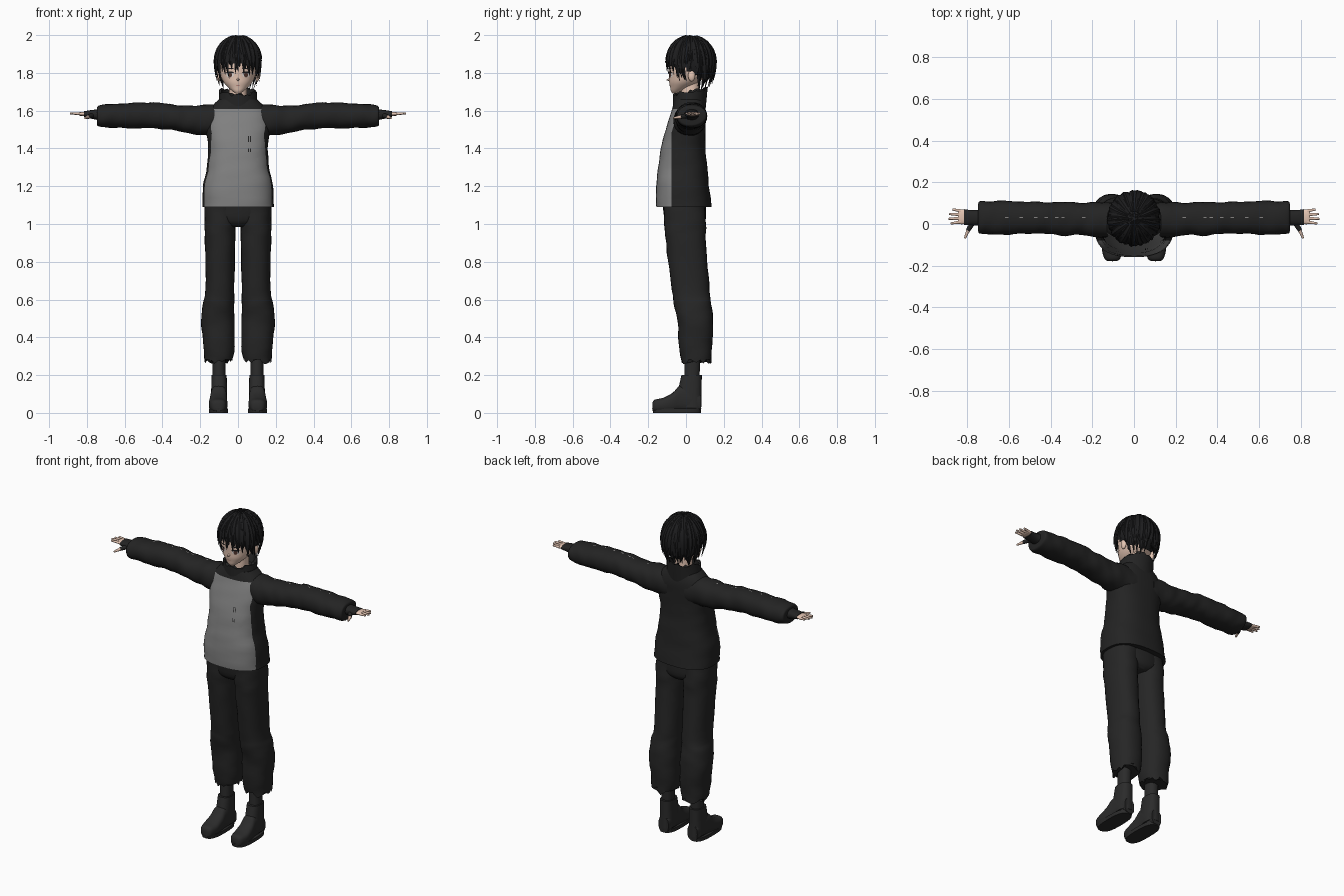
import bpy, bmesh, math, random
from mathutils import Vector
from mathutils.bvhtree import BVHTree

random.seed(4)
cube = bpy.data.objects.get("Cube")
if cube:
    bpy.data.objects.remove(cube, do_unlink=True)
made = []


def material(name, *rgb):
    m = bpy.data.materials.new(name)
    m.use_nodes = True
    m.diffuse_color = (*rgb, 1)
    m.node_tree.nodes["Principled BSDF"].inputs["Base Color"].default_value = (*rgb, 1)
    return m


JACKET = material("jacket black", .017, .017, .017)
PANEL = material("panel grey", .22, .22, .22)
PANTS = material("trouser black", .019, .019, .019)
BOOT = material("boot charcoal", .024, .024, .024)
HAIR = material("hair black", .012, .012, .013)
SKIN = material("skin", .78, .56, .45)
WHITE = material("eye white", .75, .72, .7)
IRIS = material("iris brown", .09, .04, .03)
LIP = material("lip rose", .5, .24, .2)


def finish(name, bm, *mats):
    bmesh.ops.recalc_face_normals(bm, faces=bm.faces)
    me = bpy.data.meshes.new(name)
    bm.to_mesh(me)
    bm.free()
    ob = bpy.data.objects.new(name, me)
    bpy.context.collection.objects.link(ob)
    for m in mats:
        me.materials.append(m)
    made.append(ob)
    return ob


def smooth_rows(rows, sub):
    """Catmull-Rom interpolation between cross-sections."""
    out = []
    for i in range(len(rows) - 1):
        q = [rows[min(max(i + k, 0), len(rows) - 1)] for k in (-1, 0, 1, 2)]
        for j in range(sub):
            t = j / sub
            out.append([.5 * (2 * b + (c - a) * t + (2 * a - 5 * b + 4 * c - d) * t * t
                              + (3 * b - a - 3 * c + d) * t ** 3) for a, b, c, d in zip(*q)])
    return out + [rows[-1]]


def loft(axis, rows, n=24, p=2.3, sub=4, side=1, wob=0, rag=0, caps=True):
    """Superellipse sections: (position, centre a, centre b, radius a, radius b)."""
    bm = bmesh.new()
    rings = []
    for t, a, b, ra, rb in smooth_rows(rows, sub):
        ring = []
        for k in range(n):
            th = math.tau * k / n
            c, s = math.cos(th), math.sin(th)
            w = 1 + wob * (math.sin(t * 43 + 2 * th) + math.sin(t * 71 - 3 * th)) / 2
            u = a + ra * w * math.copysign(abs(c) ** (2 / p), c)
            v = b + rb * w * math.copysign(abs(s) ** (2 / p), s)
            co = {"z": (u, v, t), "x": (t, u, v), "y": (u, t, v)}[axis]
            ring.append(bm.verts.new((co[0] * side, co[1], co[2])))
        rings.append(ring)
    for r, q in zip(rings, rings[1:]):
        for k in range(n):
            bm.faces.new((r[k], r[k - 1], q[k - 1], q[k]))
    if caps:
        bm.faces.new(rings[0])
        bm.faces.new(rings[-1])
    for v in rings[0] if rag else []:
        v.co.z += random.uniform(-rag / 3, rag)
    return bm


def plate(name, target, outline, mat, axis="y", lift=.003):
    """Thin painted patch projected onto a surface along +y or -z."""
    me = target.data
    tree = BVHTree.FromPolygons([v.co for v in me.vertices], [f.vertices for f in me.polygons])
    mid = [sum(c) / len(outline) for c in zip(*outline)]
    bm, verts = bmesh.new(), []
    for a, b in [mid] + outline:
        start, ray = ((a, -1, b), (0, 1, 0)) if axis == "y" else ((a, b, 3), (0, 0, -1))
        hit = tree.ray_cast(Vector(start), Vector(ray))[0]
        if hit is None:
            bm.free()
            return
        verts.append(bm.verts.new(hit - Vector(ray) * lift))
    rim = verts[1:]
    for i in range(len(rim)):
        bm.faces.new((verts[0], rim[i - 1], rim[i]))
    finish(name, bm, mat)


def oval(x, z, rx, rz, n=14):
    return [(x + rx * math.cos(math.tau * k / n), z + rz * math.sin(math.tau * k / n)) for k in range(n)]


def box(x, y, w, h):
    return [(x - w, y - h), (x + w, y - h), (x + w, y + h), (x - w, y + h)]


def ball(name, mat, centre, radii):
    bm = bmesh.new()
    bmesh.ops.create_uvsphere(bm, u_segments=24, v_segments=16, radius=1)
    for v in bm.verts:
        v.co = [c + r * k for c, r, k in zip(centre, radii, v.co)]
    return finish(name, bm, mat)


def finger(name, mat, a, b, r0, r1):
    bm = bmesh.new()
    a, b = Vector(a), Vector(b)
    rot = (b - a).to_track_quat("Z", "Y")
    bmesh.ops.create_cone(bm, cap_ends=True, segments=10, radius1=r0, radius2=r1, depth=(b - a).length)
    for v in bm.verts:
        v.co = rot @ v.co + (a + b) / 2
    finish(name, bm, mat)


# Jacket body with a grey front panel cut into it
bm = loft("z", [(1.09, 0, -.01, .19, .147), (1.2, 0, -.018, .185, .14), (1.3, 0, -.017, .165, .13),
                (1.4, 0, -.015, .158, .118), (1.5, 0, -.002, .168, .106), (1.57, 0, .01, .165, .095),
                (1.62, 0, .015, .14, .086), (1.66, 0, .015, .1, .075)], n=48, p=2.5, wob=.012)
for co, no in (((0, -.078, 0), (0, 1, 0)), ((0, 0, 1.61), (0, 0, 1)), ((0, -.078, 1.48), (0, 1, -.32))):
    bmesh.ops.bisect_plane(bm, geom=bm.verts[:] + bm.edges[:] + bm.faces[:],
                           plane_co=co, plane_no=no)
for f in bm.faces:
    c = f.calc_center_median()
    f.material_index = int(c.z < 1.61 and c.y < -.078 + .32 * max(0, c.z - 1.48) and f.normal.z > -.9
                           and len(f.verts) < 9)
jacket = finish("jacket", bm, JACKET, PANEL)
for z, h in ((1.45, .015), (1.39, .01)):
    for x in (.055, .066):
        plate("chest_mark", jacket, box(x, z, .002, h), JACKET)

# Stand-up collar, open at the top with a ragged rim
bm = loft("z", [(1.58, 0, .015, .115, .085), (1.63, 0, .018, .102, .088), (1.695, 0, .022, .1, .092),
                (1.695, 0, .022, .088, .08), (1.62, 0, .018, .085, .075)], n=36, p=2, sub=1, caps=False)
for v in bm.verts:
    if v.co.z > 1.68:
        v.co.z += .2 * (v.co.y - .01) + random.uniform(-.006, .016)
finish("collar", bm, JACKET)
finish("neck", loft("z", [(1.6, 0, .025, .05, .05), (1.75, 0, .02, .046, .05)], sub=1), SKIN)

# Hips
finish("hips", loft("z", [(.985, 0, 0, .05, .08), (1.02, 0, -.004, .15, .108), (1.12, 0, -.01, .17, .115)]), PANTS)

for s, tag in ((1, "left"), (-1, "right")):
    # Sleeve with soft folds and small pale stitches on top
    sleeve = finish(tag + "_sleeve", loft("x", [
        (.06, .02, 1.55, .085, .085), (.18, .02, 1.55, .083, .082), (.25, .025, 1.552, .078, .073),
        (.35, .025, 1.565, .08, .068), (.45, .03, 1.575, .075, .069), (.6, .03, 1.573, .08, .066),
        (.7, .03, 1.572, .08, .06), (.74, .03, 1.572, .076, .054), (.747, .03, 1.572, .06, .04)],
        side=s, wob=.045, p=2.2, sub=5), JACKET)
    for x in (.24, .34, .37, .42, .47, .54, .61):
        plate(tag + "_stitch", sleeve, box(s * x, .032, .008, .0015), WHITE, "z", .002)
    # Fingerless glove, palm, fingers and thumb
    finish(tag + "_glove", loft("x", [(.73, .03, 1.578, .04, .03), (.77, .03, 1.58, .036, .024),
                                      (.815, .033, 1.582, .038, .015)], side=s), JACKET)
    finish(tag + "_palm", loft("x", [(.8, .033, 1.583, .034, .011), (.835, .035, 1.583, .036, .01),
                                     (.842, .035, 1.583, .033, .007)], side=s), SKIN)
    for i, reach in enumerate((.878, .889, .885, .87)):
        y = .01 + .0175 * i
        finger(tag + "_finger", SKIN, (s * .83, y, 1.583), (s * reach, y + (i - 1.5) * .005, 1.586), .0085, .005)
    finger(tag + "_thumb_base", JACKET, (s * .77, .01, 1.575), (s * .795, -.03, 1.567), .014, .011)
    finger(tag + "_thumb", SKIN, (s * .793, -.027, 1.567), (s * .81, -.068, 1.561), .01, .005)
    # Trouser leg with torn hem
    finish(tag + "_trouser_leg", loft("z", [
        (.27, .104, .055, .073, .078), (.35, .1, .05, .082, .088), (.48, .107, .05, .088, .094),
        (.58, .103, .034, .083, .099), (.65, .096, .025, .076, .1), (.9, .095, 0, .08, .106),
        (1.0, .095, -.005, .083, .11), (1.1, .09, -.01, .085, .11)],
        n=28, side=s, wob=.025, rag=.035), PANTS)
    # Ankle, boot shaft, foot and sole
    finish(tag + "_ankle", loft("z", [(.15, .1, .03, .034, .04), (.32, .1, .035, .034, .042)], sub=1), BOOT) \
        if s > 0 else finish(tag + "_ankle", loft("z", [(.15, -.1, .03, .034, .04), (.32, -.1, .035, .034, .042)],
                                                  sub=1), BOOT)
    finish(tag + "_boot_shaft", loft("z", [(.03, .1, .028, .042, .055), (.1, .1, .02, .042, .062),
                                           (.16, .1, .025, .041, .058), (.2, .1, .03, .04, .054)],
                                     side=s, p=2.6), BOOT)
    finish(tag + "_boot_foot", loft("y", [
        (-.178, .104, .032, .022, .022), (-.165, .104, .038, .038, .032), (-.12, .105, .042, .049, .038),
        (-.07, .104, .055, .047, .052), (-.03, .102, .075, .043, .07), (.03, .1, .07, .042, .065),
        (.08, .1, .05, .034, .045)], side=s, p=2.8), BOOT)
    finish(tag + "_sole", loft("z", [(0, .103, -.048, .05, .126), (.022, .103, -.049, .051, .13)],
                               side=s, p=2.8, sub=1), BOOT)
    ball(tag + "_ear", SKIN, (s * .102, .03, 1.785), (.013, .019, .03))

# Head, nose, eyes, brows and mouth
head = finish("head", loft("z", [
    (1.692, 0, -.06, .014, .012), (1.705, 0, -.048, .032, .032), (1.725, 0, -.03, .054, .054),
    (1.75, 0, -.01, .076, .079), (1.78, 0, .005, .09, .095), (1.83, 0, .015, .1, .108),
    (1.88, 0, .02, .1, .108), (1.93, 0, .025, .08, .085)], n=36, p=2.1), SKIN)
finger("nose", SKIN, (0, -.08, 1.766), (0, -.104, 1.762), .011, .002)
for s, tag in ((1, "left"), (-1, "right")):
    plate(tag + "_eye_white", head, oval(s * .042, 1.79, .02, .014), WHITE)
    plate(tag + "_iris", head, oval(s * .042, 1.79, .011, .014), IRIS, lift=.005)
    plate(tag + "_lash", head, oval(s * .043, 1.803, .023, .004), HAIR, lift=.006)
    plate(tag + "_brow", head, oval(s * .043, 1.824, .022, .003), HAIR, lift=.005)
plate("mouth", head, oval(0, 1.733, .013, .002), LIP)

# Hair cap, trimmed to leave the face free
bm = bmesh.new()
bmesh.ops.create_uvsphere(bm, u_segments=32, v_segments=20, radius=1)
for v in bm.verts:
    v.co = (v.co.x * .115, .025 + v.co.y * .12, 1.85 + v.co.z * .137)
bmesh.ops.delete(bm, geom=[v for v in bm.verts if v.co.z < 1.8 - .5 * v.co.y], context="VERTS")
finish("hair_cap", bm, HAIR)


def lock(bm, az, z_end, width, lift, start):
    """Tapered three-sided strand running from the crown down to z_end."""
    steps, quarter = 9, .22
    total = quarter + 1.85 - z_end
    out, across = Vector((math.sin(az), -math.cos(az), 0)), Vector((math.cos(az), math.sin(az), 0))
    flick = random.uniform(-.02, .025)
    rings = []
    for i in range(steps + 1):
        s = start + (1 - start) * i / steps
        arc = s * total
        phi = min(arc / quarter, 1) * math.pi / 2
        drop = max(0, arc - quarter)
        r = math.sin(phi) * lift * (1 - 12 * drop * drop)
        c = Vector((out.x * r * .118, .025 + out.y * r * .124, 1.85 + math.cos(phi) * .138 * lift - drop))
        c += across * flick * s ** 3
        w = max(width * (.35 + .65 * math.sin(phi)) * (1 - s ** 4), .0008)
        up = out * math.sin(phi) + Vector((0, 0, math.cos(phi)))
        rings.append([bm.verts.new(p) for p in (c - across * w, c + up * w * .4, c + across * w, c - up * w * .4)])
    for a, b in zip(rings, rings[1:]):
        for k in range(4):
            bm.faces.new((a[k - 1], a[k], b[k], b[k - 1]))
    bm.faces.new(rings[0])
    bm.faces.new(rings[-1])


# Layered locks: short fringe, long side pieces, gap over the ears, nape
bm = bmesh.new()
for layer, lift in enumerate((1, 1.03, 1.06)):
    for i in range(34):
        az = math.tau * (i + layer / 3) / 34 + random.uniform(-.05, .05)
        a = abs((az + math.pi) % math.tau - math.pi)
        z = 1.8 if a < .4 else 1.785 if a < .85 else 1.74 if a < 1.3 else 1.8 if a < 1.75 else 1.72
        lock(bm, az, z + layer * .022 + random.uniform(-.015, .025), random.uniform(.014, .021),
             lift + random.uniform(-.01, .03), .03 + .05 * layer)
finish("hair_locks", bm, HAIR)

# Smooth shading with sharp edges kept
bpy.ops.object.select_all(action="DESELECT")
for ob in made:
    ob.select_set(True)
bpy.context.view_layer.objects.active = made[0]
bpy.ops.object.shade_smooth_by_angle(angle=math.radians(40))
